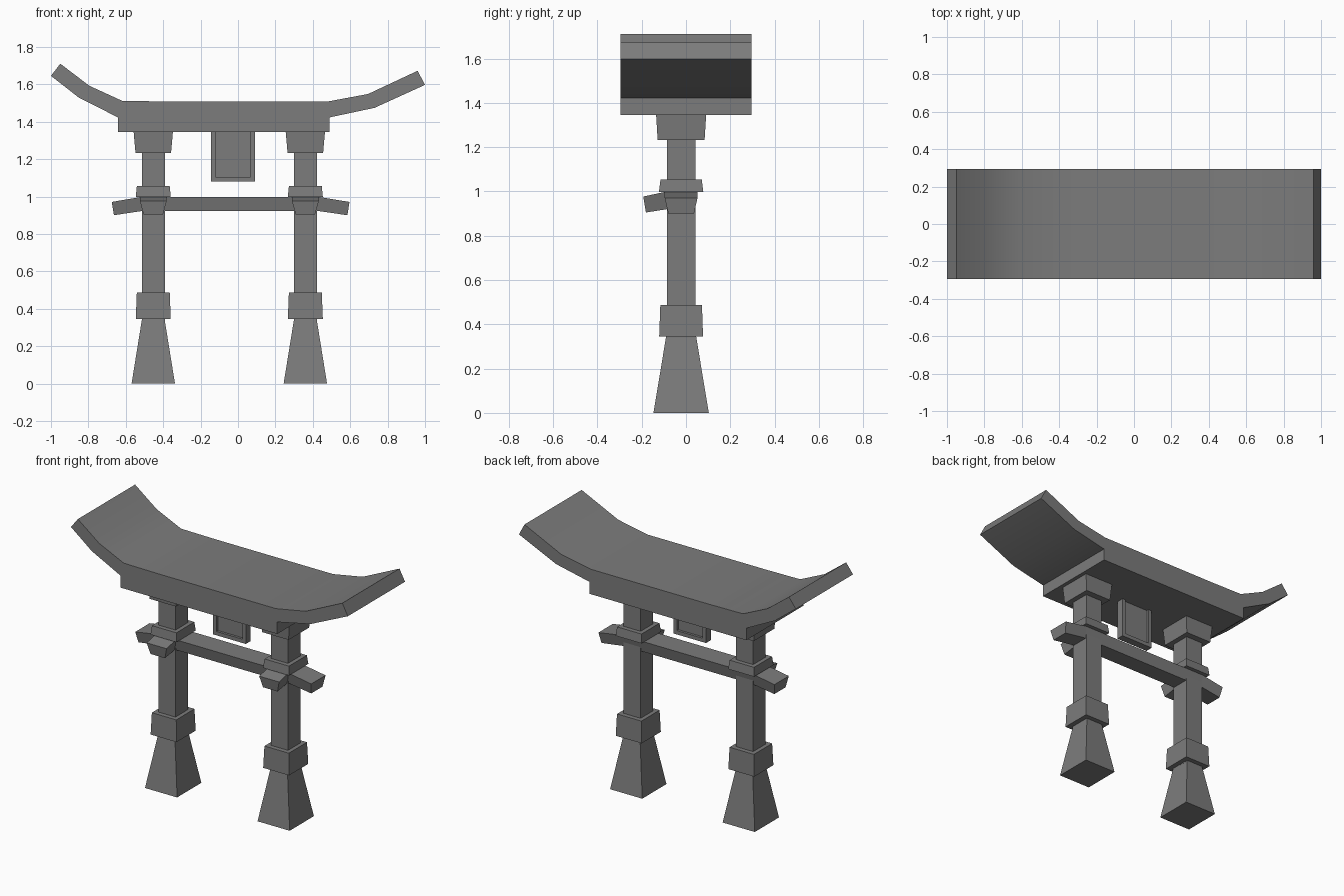
import bpy
import bmesh
import math
from mathutils import Vector

cube = bpy.data.objects.get("Cube")
if cube:
    bpy.data.objects.remove(cube, do_unlink=True)

# Single stone colour
stone = bpy.data.materials.new("stone_grey")
stone.use_nodes = True
GREY = (0.2, 0.2, 0.2, 1.0)
stone.diffuse_color = GREY
stone.node_tree.nodes["Principled BSDF"].inputs["Base Color"].default_value = GREY


def loft(name, rings):
    """Join equal-length rings of points into a closed solid."""
    bm = bmesh.new()
    loops = [[bm.verts.new(p) for p in ring] for ring in rings]
    for a, b in zip(loops, loops[1:]):
        for i in range(len(a)):
            j = (i + 1) % len(a)
            bm.faces.new((a[i], a[j], b[j], b[i]))
    bm.faces.new(loops[0])
    bm.faces.new(loops[-1])
    bmesh.ops.recalc_face_normals(bm, faces=bm.faces)
    mesh = bpy.data.meshes.new(name)
    bm.to_mesh(mesh)
    bm.free()
    mesh.materials.append(stone)
    obj = bpy.data.objects.new(name, mesh)
    bpy.context.collection.objects.link(obj)
    return obj


def block(name, cx, cy, z0, z1, bottom, top=None):
    """Upright box whose bottom and top sizes may differ."""
    rings = []
    for z, (wx, wy) in ((z0, bottom), (z1, top or bottom)):
        rings.append([(cx + sx * wx / 2, cy + sy * wy / 2, z)
                      for sx, sy in ((-1, -1), (1, -1), (1, 1), (-1, 1))])
    return loft(name, rings)


def tapered_bar(name, stations, centre, w_top, w_bottom, along_x):
    """Bar wider at its top; stations are (top pos, top z, bottom pos, bottom z)."""
    rings = []
    for pt, zt, pb, zb in stations:
        ring = [(pt, -w_top, zt), (pt, w_top, zt), (pb, w_bottom, zb), (pb, -w_bottom, zb)]
        if along_x:
            ring = [(p, centre + w / 2, z) for p, w, z in ring]
        else:
            ring = [(centre + w / 2, p, z) for p, w, z in ring]
        rings.append(ring)
    return loft(name, rings)


# Upswept roof: side profile extruded from front to back
top_edge = [(-0.95, 1.71), (-0.795, 1.592), (-0.618, 1.511), (-0.37, 1.508),
            (0.48, 1.508), (0.695, 1.548), (0.96, 1.672)]
under_edge = [(1.0, 1.597), (0.73, 1.474), (0.49, 1.423), (0.49, 1.345),
              (-0.642, 1.345), (-0.642, 1.423), (-0.85, 1.528), (-1.0, 1.645)]
profile = top_edge + under_edge
roof = loft("roof", [[(x, y, z) for x, z in profile] for y in (-0.295, 0.295)])
bpy.ops.object.select_all(action='DESELECT')
roof.select_set(True)
bpy.context.view_layer.objects.active = roof
bpy.ops.object.shade_smooth_by_angle(angle=math.radians(30))

# Two identical pillars
CY = -0.022
for side, cx in (("right", -0.453), ("left", 0.36)):
    block(side + "_pillar_base", cx, CY, 0, 0.347, (0.232, 0.25), (0.12, 0.135))
    block(side + "_pillar_collar", cx, CY, 0.345, 0.487, (0.187, 0.198), (0.176, 0.188))
    block(side + "_pillar_shaft", cx, CY, 0.34, 1.25, (0.123, 0.128))
    block(side + "_pillar_ring", cx, CY, 0.998, 1.055, (0.187, 0.2), (0.176, 0.186))
    block(side + "_pillar_capital", cx, CY, 1.233, 1.346, (0.19, 0.212), (0.21, 0.226))
    tapered_bar(side + "_front_bracket",
                [(-0.193, 0.977, -0.181, 0.905), (-0.09, 0.999, -0.085, 0.92),
                 (-0.03, 0.999, -0.03, 0.92)],
                cx, 0.144, 0.104, False)

# Cross beam with drooping ends
tapered_bar("cross_beam",
            [(-0.675, 0.971, -0.663, 0.9), (-0.515, 0.998, -0.51, 0.923),
             (0.43, 0.998, 0.425, 0.923), (0.596, 0.971, 0.585, 0.9)],
            CY, 0.148, 0.116, True)

# Hanging plaque: thin panel in a frame
SX, SY = -0.026, -0.026
block("plaque_panel", SX, SY, 1.09, 1.346, (0.2, 0.018))
block("plaque_frame_bottom", SX, SY, 1.08, 1.105, (0.236, 0.05))
for side, sx in (("right", -1), ("left", 1)):
    block("plaque_frame_" + side, SX + sx * 0.1055, SY, 1.105, 1.346, (0.025, 0.05))
